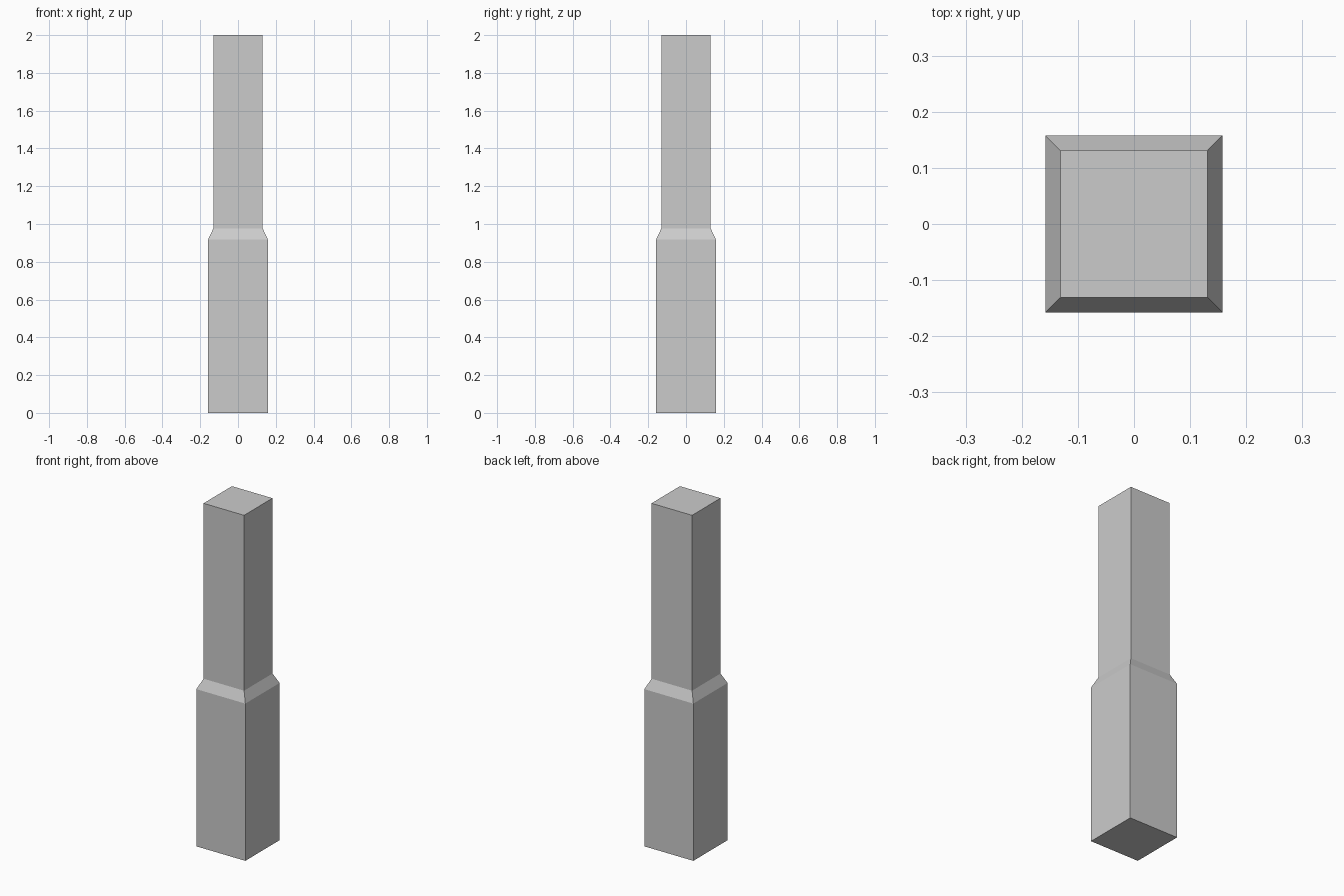
import bpy, bmesh

if "Cube" in bpy.data.objects:
    bpy.data.objects.remove(bpy.data.objects["Cube"])

# Square post profile: (half width, height), from foot to top
PROFILE = [(0.158, 0.0), (0.158, 0.918), (0.131, 0.976), (0.131, 2.0)]

bm = bmesh.new()

# Square ring of vertices at each profile height
rings = []
for half, z in PROFILE:
    rings.append([bm.verts.new((sx * half, sy * half, z))
                  for sx, sy in ((-1, -1), (1, -1), (1, 1), (-1, 1))])

# Side walls and sloped shoulder
for low, high in zip(rings, rings[1:]):
    for i in range(4):
        j = (i + 1) % 4
        bm.faces.new((low[i], low[j], high[j], high[i]))

# Bottom and top caps
bm.faces.new(reversed(rings[0]))
bm.faces.new(rings[-1])

mesh = bpy.data.meshes.new("stepped_post")
bm.to_mesh(mesh)
bm.free()
post = bpy.data.objects.new("stepped_post", mesh)
bpy.context.collection.objects.link(post)
